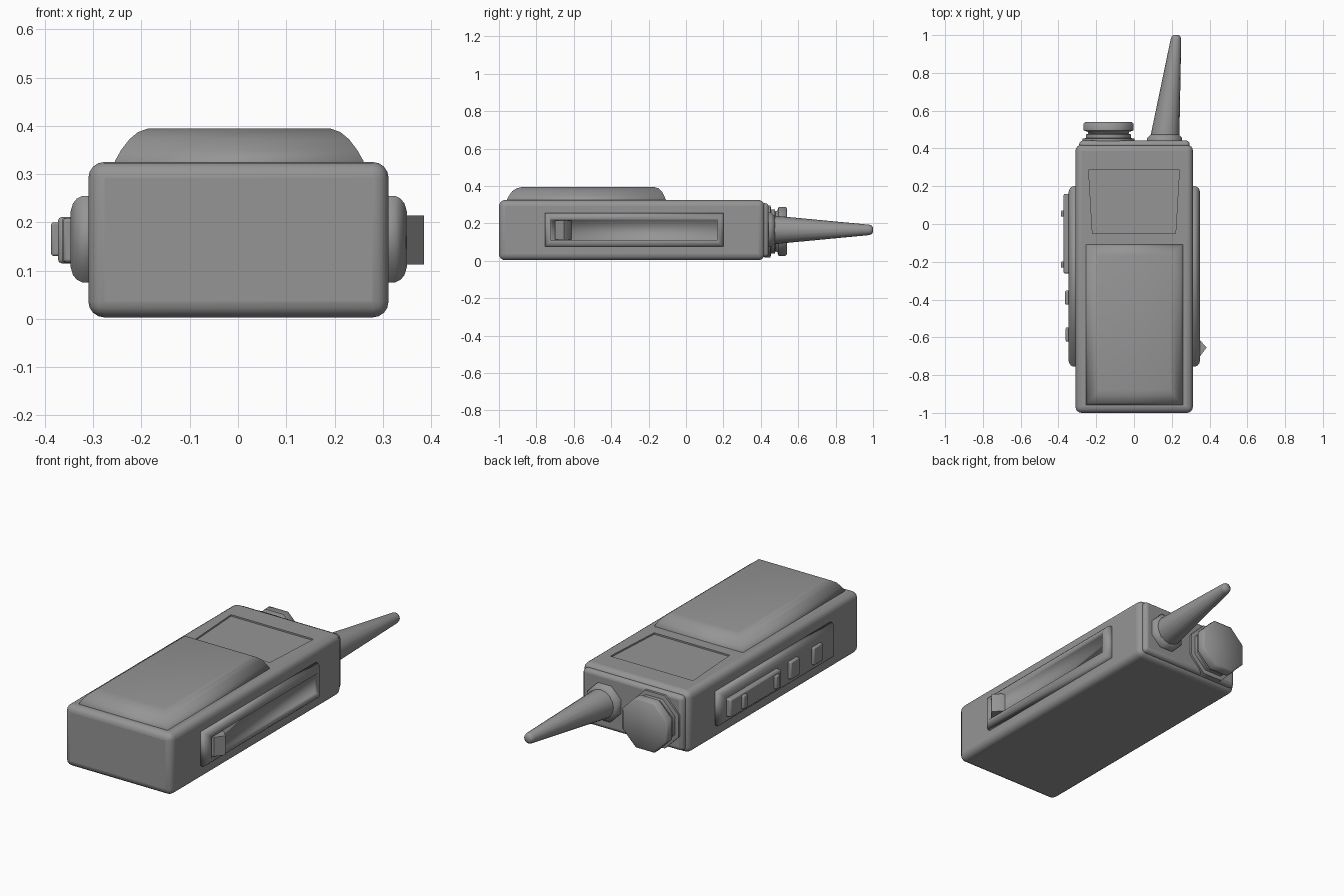
import bpy, bmesh, math

if "Cube" in bpy.data.objects:
    bpy.data.objects.remove(bpy.data.objects["Cube"])

# Dark grey plastic shared by every part
plastic = bpy.data.materials.new("dark_plastic")
plastic.diffuse_color = (0.3, 0.3, 0.3, 1)
plastic.use_nodes = True
plastic.node_tree.nodes["Principled BSDF"].inputs["Base Color"].default_value = plastic.diffuse_color


def finish(name, bm, bevel=0, segments=2):
    bmesh.ops.recalc_face_normals(bm, faces=bm.faces[:])
    me = bpy.data.meshes.new(name)
    bm.to_mesh(me)
    bm.free()
    me.materials.append(plastic)
    ob = bpy.data.objects.new(name, me)
    bpy.context.collection.objects.link(ob)
    if bevel:
        m = ob.modifiers.new("Bevel", 'BEVEL')
        m.width, m.segments, m.limit_method = bevel, segments, 'ANGLE'
    return ob


def loft(name, rings, bevel=0, segments=2):
    """Skin a list of point rings and cap both ends."""
    bm = bmesh.new()
    loops = [[bm.verts.new(p) for p in ring] for ring in rings]
    n = len(loops[0])
    for a, b in zip(loops, loops[1:]):
        for i in range(n):
            j = (i + 1) % n
            bm.faces.new((a[i], a[j], b[j], b[i]))
    bm.faces.new(loops[0])
    bm.faces.new(loops[-1])
    return finish(name, bm, bevel, segments)


def box(name, x, y, z, bevel=0, segments=2):
    rings = [[(x[0], y[0], k), (x[1], y[0], k), (x[1], y[1], k), (x[0], y[1], k)] for k in z]
    return loft(name, rings, bevel, segments)


def side_rect(x, d):
    """Side plate outline at x, shrunk by d."""
    y0, y1, z0, z1 = -0.755 + d, 0.2 - d, 0.075 + d, 0.255 - d
    return [(x, y0, z0), (x, y1, z0), (x, y1, z1), (x, y0, z1)]


def turned(name, rings, n, phase=0.0):
    """Rings of (x, y, z, radius) around the y direction."""
    return loft(name, [[(x + r * math.cos(phase + 2 * math.pi * i / n), y,
                         z + r * math.sin(phase + 2 * math.pi * i / n)) for i in range(n)]
                       for x, y, z, r in rings])


# Main case with a shallow trapezoid screen recess
body = box("body", (-0.31, 0.312), (-1.0, 0.42), (0.003, 0.325), 0.033, 4)
cutter = loft("screen_cutter", [[(-0.22, -0.05, z), (0.22, -0.05, z), (0.24, 0.285, z), (-0.24, 0.285, z)]
                                for z in (0.317, 0.36)])
cutter.hide_render = True
cutter.hide_viewport = True
cut = body.modifiers.new("Screen", 'BOOLEAN')
cut.object, cut.operation, cut.solver = cutter, 'DIFFERENCE', 'EXACT'

# End cap carrying the knob and antenna
box("end_cap", (-0.29, 0.295), (0.40, 0.442), (0.02, 0.308), 0.02, 3)

# Domed raised panel on the face
panel = []
for z, dx, d0, d1 in ((0.31, 0, 0, 0), (0.327, 0, 0, 0), (0.35, 0.013, 0.012, 0.01),
                      (0.372, 0.03, 0.028, 0.022), (0.387, 0.048, 0.05, 0.038), (0.394, 0.068, 0.08, 0.062)):
    x0, x1, y0, y1 = -0.255 + dx, 0.26 - dx, -0.957 + d0, -0.108 - d1
    panel.append([(x0, y0, z), (x1, y0, z), (x1, y1, z), (x0, y1, z)])
loft("raised_panel", panel)

# Rounded plates on both sides, the right one with a sunken track
edge = ((0.29, 0), (0.325, 0), (0.337, 0.006), (0.345, 0.016), (0.35, 0.033))
loft("right_side_plate", [side_rect(x, d) for x, d in edge + ((0.332, 0.036),)])
loft("left_side_plate", [side_rect(-x + 0.003, d) for x, d in edge])

# Wedge lever in the right track
loft("slide_lever", [[(0.325, -0.61, z), (0.35, -0.617, z), (0.385, -0.653, z), (0.35, -0.70, z), (0.325, -0.70, z)]
                     for z in (0.113, 0.214)])

# Talk bar with grip ridges, and two small buttons on the left
box("talk_bar", (-0.373, -0.335), (-0.262, 0.16), (0.115, 0.211), 0.008)
for i, y in enumerate((0.055, -0.215)):
    box(f"talk_ridge_{i + 1}", (-0.387, -0.36), (y - 0.016, y + 0.016), (0.13, 0.2), 0.005)
for i, (y, x) in enumerate(((-0.39, -0.365), (-0.585, -0.362))):
    box(f"side_button_{i + 1}", (x, -0.335), (y - 0.037, y + 0.037), (0.117, 0.209), 0.006)

# Octagonal rotary knob with its stepped base
knob = [(y, r) for y, r in ((0.42, 0.15), (0.452, 0.15), (0.455, 0.128), (0.475, 0.128), (0.478, 0.115),
                            (0.488, 0.12), (0.495, 0.142), (0.532, 0.142), (0.54, 0.132))]
turned("rotary_knob", [(-0.135, y, 0.157, r) for y, r in knob], 8, math.pi / 8)

# Antenna collar and leaning tapered antenna
turned("antenna_collar", [(0.162, 0.43, 0.165, 0.1), (0.162, 0.455, 0.165, 0.1), (0.164, 0.475, 0.165, 0.08)],
       8, math.pi / 8)
turned("antenna", [(0.162, 0.45, 0.165, 0.078), (0.222, 0.978, 0.165, 0.028),
                   (0.2225, 0.992, 0.165, 0.024), (0.223, 1.0, 0.165, 0.013)], 16)

# Soft shading: moulded parts blend round their corners, the rest keep crisp edges
angles = {"raised_panel": 100, "right_side_plate": 100, "left_side_plate": 100,
          "rotary_knob": 50, "antenna_collar": 50, "antenna": 50}
for ob in bpy.data.objects:
    if ob is not cutter:
        bpy.ops.object.select_all(action='DESELECT')
        ob.select_set(True)
        bpy.context.view_layer.objects.active = ob
        bpy.ops.object.shade_smooth_by_angle(angle=math.radians(angles.get(ob.name, 35)))
